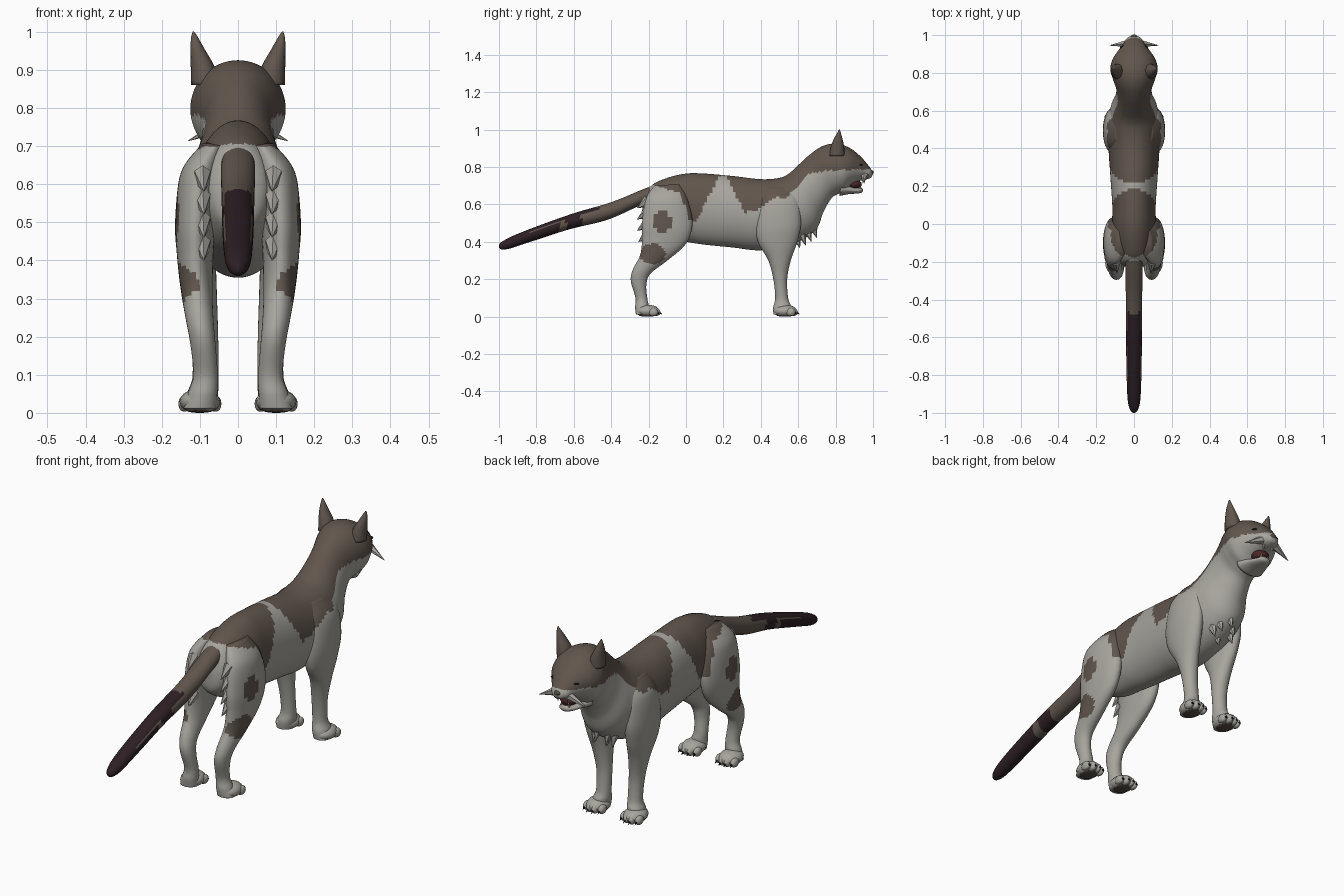
import bpy, bmesh, math
from mathutils import Vector


def mat(name, col):
    m = bpy.data.materials.new(name)
    m.diffuse_color = (*col, 1)
    return m


GREY = mat("pale grey fur", (0.39, 0.375, 0.34))
BROWN = mat("brown fur", (0.118, 0.092, 0.074))
DARK = mat("dark tail fur", (0.026, 0.014, 0.018))
BLACK = mat("black claw", (0.012, 0.011, 0.012))
RED = mat("mouth red", (0.07, 0.02, 0.02))
PAD = mat("paw pad", (0.09, 0.07, 0.06))
TOOTH = mat("tooth", (0.6, 0.57, 0.48))
FUR = [GREY, BROWN, DARK]


def finish(name, bm, mats, rule=None, smooth=True):
    bmesh.ops.recalc_face_normals(bm, faces=bm.faces)
    for f in bm.faces:
        f.smooth = smooth
        if rule:
            f.material_index = rule(f.calc_center_median(), f.normal)
    me = bpy.data.meshes.new(name)
    bm.to_mesh(me)
    bm.free()
    for m in mats:
        me.materials.append(m)
    ob = bpy.data.objects.new(name, me)
    bpy.context.collection.objects.link(ob)
    return ob


def spline(rows, steps):
    """Smooth Catmull-Rom interpolation of ring parameters."""
    out = []
    n = len(rows)
    for i in range(n - 1):
        quad = [rows[max(i - 1, 0)], rows[i], rows[i + 1], rows[min(i + 2, n - 1)]]
        for k in range(steps):
            t = k / steps
            out.append([0.5 * (2 * b + (c - a) * t + (2 * a - 5 * b + 4 * c - d) * t * t
                               + (3 * b - a - 3 * c + d) * t ** 3) for a, b, c, d in zip(*quad)])
    return out + [rows[-1]]


def loft(name, rows, mats, rule=None, seg=32, steps=8, side=1):
    """Rows are (x, y1, z1, y2, z2, half width): two opposite points of an oval ring."""
    bm = bmesh.new()
    rings = []
    for x, y1, z1, y2, z2, w in spline(rows, steps):
        ring = []
        for i in range(seg):
            a = 2 * math.pi * i / seg
            s = math.sin(a)
            ring.append(bm.verts.new((side * (x + w * math.cos(a)),
                                      (y1 + y2) / 2 + (y1 - y2) / 2 * s,
                                      (z1 + z2) / 2 + (z1 - z2) / 2 * s)))
        rings.append(ring)
    for a, b in zip(rings, rings[1:]):
        for i in range(seg):
            j = (i + 1) % seg
            bm.faces.new((a[i], a[j], b[j], b[i]))
    bm.faces.new(rings[0])
    bm.faces.new(rings[-1])
    ob = finish(name, bm, mats, rule)
    return ob


def ball(name, c, r, m, floor=None):
    bm = bmesh.new()
    bmesh.ops.create_uvsphere(bm, u_segments=16, v_segments=10, radius=1)
    for v in bm.verts:
        v.co = Vector([c[i] + r[i] * v.co[i] for i in range(3)])
        if floor is not None:
            v.co.z = max(v.co.z, floor)
    return finish(name, bm, [m])


def spike(name, base, tip, r, m, flat=1.0):
    """Small cone from base to tip, thinned across x by flat."""
    base, tip = Vector(base), Vector(tip)
    bm = bmesh.new()
    q = (tip - base).to_track_quat('Z', 'Y')
    bmesh.ops.create_cone(bm, cap_ends=True, segments=6, radius1=r, radius2=0.0005,
                          depth=(tip - base).length)
    for v in bm.verts:
        p = q @ v.co
        p.x *= flat
        v.co = p + (base + tip) / 2
    return finish(name, bm, [m], smooth=False)


# lower edge of the brown coat as height along the body
EDGE = [(-.30, .76), (-.19, .71), (-.03, .66), (.02, .515), (.06, .515), (.14, .68), (.185, .76),
        (.2, .9), (.215, .76), (.26, .66), (.31, .56), (.38, .57), (.475, .64), (.53, .63),
        (.58, .68), (.66, .765), (.75, .78), (.87, .785), (.92, .79), (.95, .785), (.985, .79), (1.1, .85)]


def coat(c, n):
    for (a, za), (b, zb) in zip(EDGE, EDGE[1:]):
        if a <= c.y < b:
            return int(c.z > za + (zb - za) * (c.y - a) / (b - a))
    return 0


def thigh_coat(c, n):
    spots = ((-.13, .51, .05, .06), (-.18, .335, .07, .055))
    outer = n.x * c.x > -0.02
    if outer and any(((c.y - y) / a) ** 2 + ((c.z - z) / b) ** 2 < 1 for y, z, a, b in spots):
        return 1
    return coat(c, n)


def tail_coat(c, n):
    if c.y > -.47:
        return int(c.y < -.19)
    if c.y < -.84 or -.64 < c.y < -.56 or n.z > .6 or (c.y < -.68 and n.z < .45):
        return 2
    return 1


# torso, neck and upper head
loft("body", [
    (0, -.23, .62, -.235, .56, .02), (0, -.185, .70, -.22, .48, .075), (0, -.1, .742, -.12, .42, .105),
    (0, 0, .765, 0, .40, .115), (0, .1, .765, .1, .385, .115), (0, .25, .752, .25, .37, .125),
    (0, .4, .735, .4, .355, .135), (0, .5, .742, .56, .385, .138), (0, .55, .765, .69, .46, .122),
    (0, .6, .81, .735, .56, .1), (0, .66, .865, .775, .63, .094), (0, .73, .912, .81, .655, .112),
    (0, .80, .925, .85, .67, .125), (0, .87, .905, .88, .70, .112), (0, .93, .86, .91, .718, .082),
    (0, .97, .815, .935, .728, .056), (0, .992, .785, .96, .733, .042), (0, 1.0, .765, .99, .742, .018)],
    FUR, coat, seg=64, steps=10)

# tail
loft("tail", [
    (0, -.12, .72, -.16, .62, .04), (0, -.22, .685, -.25, .592, .045), (0, -.4, .612, -.42, .518, .043),
    (0, -.6, .553, -.62, .468, .042), (0, -.8, .482, -.82, .404, .039), (0, -.93, .43, -.94, .365, .033),
    (0, -.985, .40, -.985, .36, .02), (0, -1.0, .385, -1.0, .37, .005)], FUR, tail_coat, seg=32, steps=10)

# open mouth and lower jaw
ball("mouth_inside", (0, .90, .708), (.042, .04, .026), RED)
loft("lower_jaw", [
    (0, .83, .715, .82, .645, .075), (0, .87, .70, .87, .655, .058), (0, .91, .69, .91, .658, .042),
    (0, .935, .69, .937, .662, .028), (0, .945, .682, .945, .67, .01)], [GREY], seg=24, steps=4)
ball("tongue", (0, .905, .692), (.024, .032, .008), RED)
ball("nose", (0, .992, .772), (.018, .011, .011), PAD)

FRONT = [(.07, .42, .69, .57, .69, .03), (.102, .395, .62, .605, .62, .048), (.112, .375, .5, .615, .5, .053),
         (.108, .385, .4, .595, .4, .05), (.098, .44, .3, .56, .3, .043), (.088, .467, .2, .541, .2, .036),
         (.085, .477, .1, .546, .1, .034), (.092, .466, .05, .56, .06, .04), (.1, .468, .012, .56, .012, .042)]
HIND = [(.065, -.17, .70, -.03, .71, .03), (.1, -.215, .63, .01, .63, .05), (.112, -.235, .5, .035, .5, .052),
        (.112, -.235, .41, .0, .39, .047), (.108, -.245, .33, -.1, .30, .041), (.1, -.285, .25, -.19, .23, .036),
        (.092, -.295, .19, -.212, .17, .033), (.085, -.27, .1, -.207, .1, .032), (.092, -.272, .05, -.2, .06, .038),
        (.1, -.268, .012, -.2, .012, .042)]

for s, tag in ((1, "right"), (-1, "left")):
    loft(tag + "_front_leg", FRONT, FUR, coat, side=s)
    loft(tag + "_hind_leg", HIND, FUR, thigh_coat, side=s)
    # paws with toes, claws and pads
    for leg, y in (("front", .53), ("hind", -.205)):
        part = tag + "_" + leg
        ball(part + "_paw", (s * .1, y, .03), (.053, .064, .034), GREY, .004)
        ball(part + "_pad", (s * .1, y, .007), (.036, .045, .007), PAD)
        for i in range(4):
            tx = s * (.1 + (i - 1.5) * .027)
            ty = y + (.042 if i in (1, 2) else .03)
            ball(part + "_toe", (tx, ty, .024), (.016, .026, .022), GREY, .004)
            spike(part + "_claw", (tx, ty + .016, .026), (tx, ty + .036, .012), .008, BLACK)
    # ear
    loft(tag + "_ear", [
        (.083, .765, .86, .85, .86, .04), (.093, .775, .91, .845, .91, .031), (.105, .79, .95, .837, .95, .02),
        (.114, .81, .985, .827, .985, .009), (.117, .817, 1.0, .822, 1.0, .002)],
        [BROWN], seg=16, steps=4, side=s)
    # narrow closed eye
    ball(tag + "_eye", (s * .058, .934, .812), (.017, .012, .006), BLACK)
    # whisker tuft and fangs
    spike(tag + "_whisker_tuft", (s * .04, .955, .755), (s * .132, .945, .713), .02, GREY)
    spike(tag + "_upper_fang", (s * .024, .955, .737), (s * .024, .953, .712), .006, TOOTH)
    spike(tag + "_lower_fang", (s * .02, .93, .685), (s * .02, .933, .706), .005, TOOTH)
    # ragged fur behind the thigh
    for z, out in ((.60, .262), (.54, .262), (.48, .262), (.42, .255)):
        spike(tag + "_thigh_fur", (s * .095, -.20, z + .02), (s * .088, -out, z - .02), .035, GREY, .7)

# ragged fur on the chest
for x, y, z in ((0, .70, .43), (.035, .67, .41), (-.035, .67, .41), (.05, .64, .39), (-.05, .64, .39), (0, .61, .375)):
    spike("chest_fur", (x, y - .03, z + .08), (x, y, z - .01), .035, GREY, .8)
